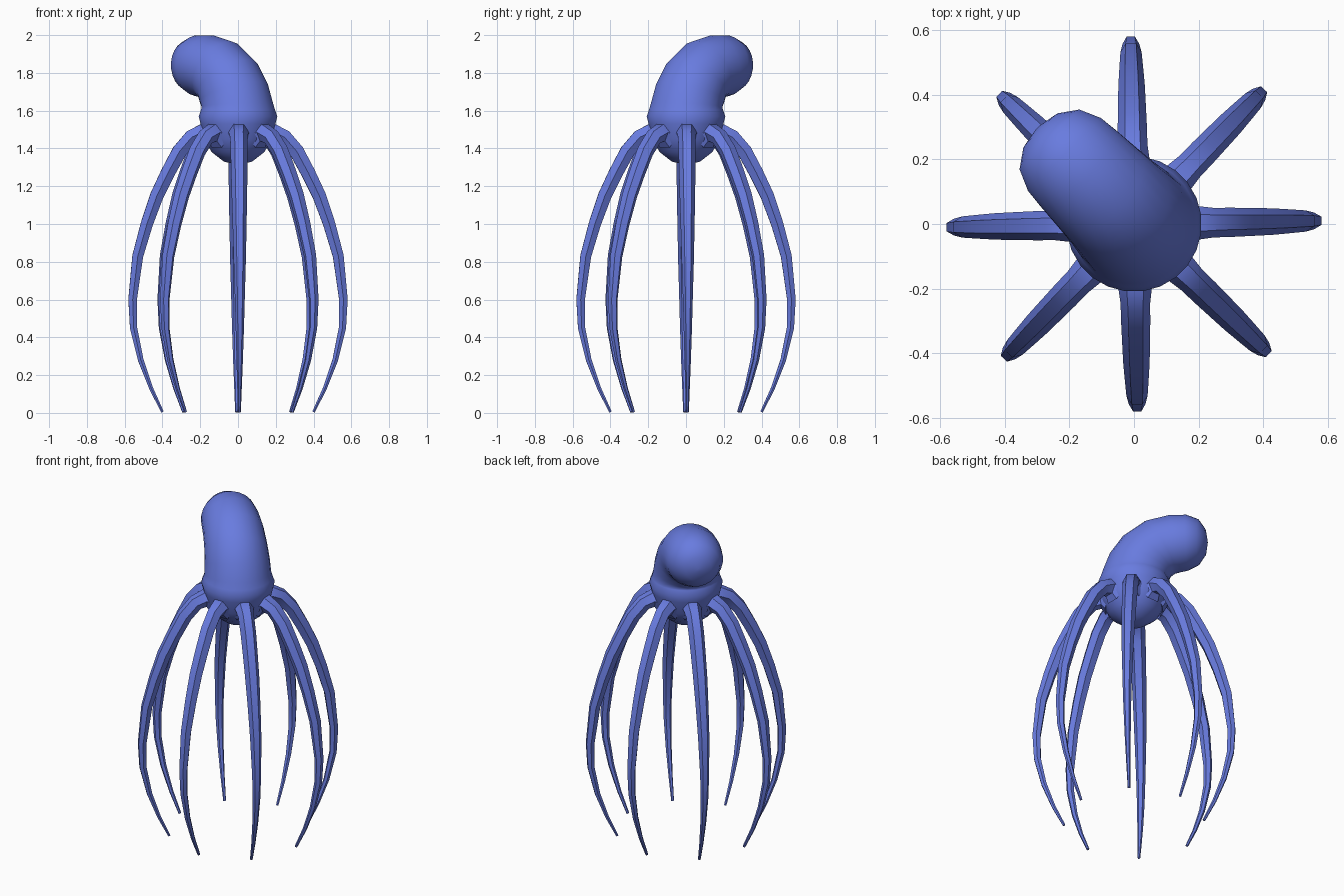
import bpy, bmesh, math
from mathutils import Vector

cube = bpy.data.objects.get("Cube")
if cube:
    bpy.data.objects.remove(cube, do_unlink=True)

blue = bpy.data.materials.new("ocean_blue")
blue.use_nodes = True
colour = (0.14, 0.2, 0.74, 1)
blue.diffuse_color = colour
blue.node_tree.nodes["Principled BSDF"].inputs["Base Color"].default_value = colour


def sweep(name, stations, sides, heading, smooth_angle):
    """Skin rings along a path of (out, height, radius, tilt) in a vertical plane."""
    out_dir = Vector((math.cos(heading), math.sin(heading), 0))
    side_dir = Vector((-out_dir.y, out_dir.x, 0))
    up = Vector((0, 0, 1))
    bm = bmesh.new()
    rings = []
    for out, height, radius, tilt in stations:
        across = out_dir * math.cos(tilt) - up * math.sin(tilt)
        centre = out_dir * out + up * height
        ring = []
        for i in range(sides):
            a = 2 * math.pi * (i + 0.5) / sides
            ring.append(bm.verts.new(centre + (across * math.cos(a) + side_dir * math.sin(a)) * radius))
        rings.append(ring)
    for low, high in zip(rings, rings[1:]):
        for i in range(sides):
            j = (i + 1) % sides
            bm.faces.new((low[i], low[j], high[j], high[i]))
    bm.faces.new(rings[0][::-1])
    bm.faces.new(rings[-1])
    bmesh.ops.recalc_face_normals(bm, faces=bm.faces)
    mesh = bpy.data.meshes.new(name)
    bm.to_mesh(mesh)
    bm.free()
    mesh.materials.append(blue)
    obj = bpy.data.objects.new(name, mesh)
    bpy.context.collection.objects.link(obj)
    bpy.ops.object.select_all(action='DESELECT')
    obj.select_set(True)
    bpy.context.view_layer.objects.active = obj
    bpy.ops.object.shade_smooth_by_angle(angle=math.radians(smooth_angle))
    return obj


# Body: round underside, rim, neck, and bag-shaped head leaning back to the right
body = [
    (0, 1.315, 0.01, 0), (0, 1.33, 0.075, 0), (0, 1.38, 0.14, 0), (0, 1.45, 0.183, 0),
    (0, 1.53, 0.2, 0), (0, 1.57, 0.21, 0), (0, 1.605, 0.197, 0), (0.005, 1.63, 0.19, 5),
    (0.03, 1.69, 0.187, 20), (0.075, 1.76, 0.18, 38), (0.15, 1.815, 0.174, 60),
    (0.235, 1.835, 0.168, 80), (0.305, 1.838, 0.161, 90), (0.37, 1.838, 0.132, 92),
    (0.41, 1.836, 0.075, 92), (0.422, 1.835, 0.01, 92),
]
sweep("body", [(o, z, r, math.radians(t)) for o, z, r, t in body],
      24, math.radians(135), 60)

# Tentacles: eight tapering six-sided arms, each (out, height, half width)
arm = [
    (0.14, 1.465, 0.075), (0.19, 1.485, 0.053), (0.245, 1.46, 0.046),
    (0.31, 1.385, 0.045), (0.372, 1.27, 0.043), (0.43, 1.15, 0.041),
    (0.483, 1.0, 0.037), (0.531, 0.83, 0.033), (0.558, 0.6, 0.026),
    (0.553, 0.45, 0.022), (0.515, 0.28, 0.017), (0.46, 0.13, 0.012), (0.4, 0.005, 0.008),
]
stations = []
for i, (out, height, half) in enumerate(arm):
    before, after = arm[max(i - 1, 0)], arm[min(i + 1, len(arm) - 1)]
    tilt = math.atan2(after[0] - before[0], after[1] - before[1])
    stations.append((out, height, half, tilt))

for n in range(8):
    sweep(f"tentacle_{n + 1}", stations, 6, math.radians(45 * n + 1), 35)
